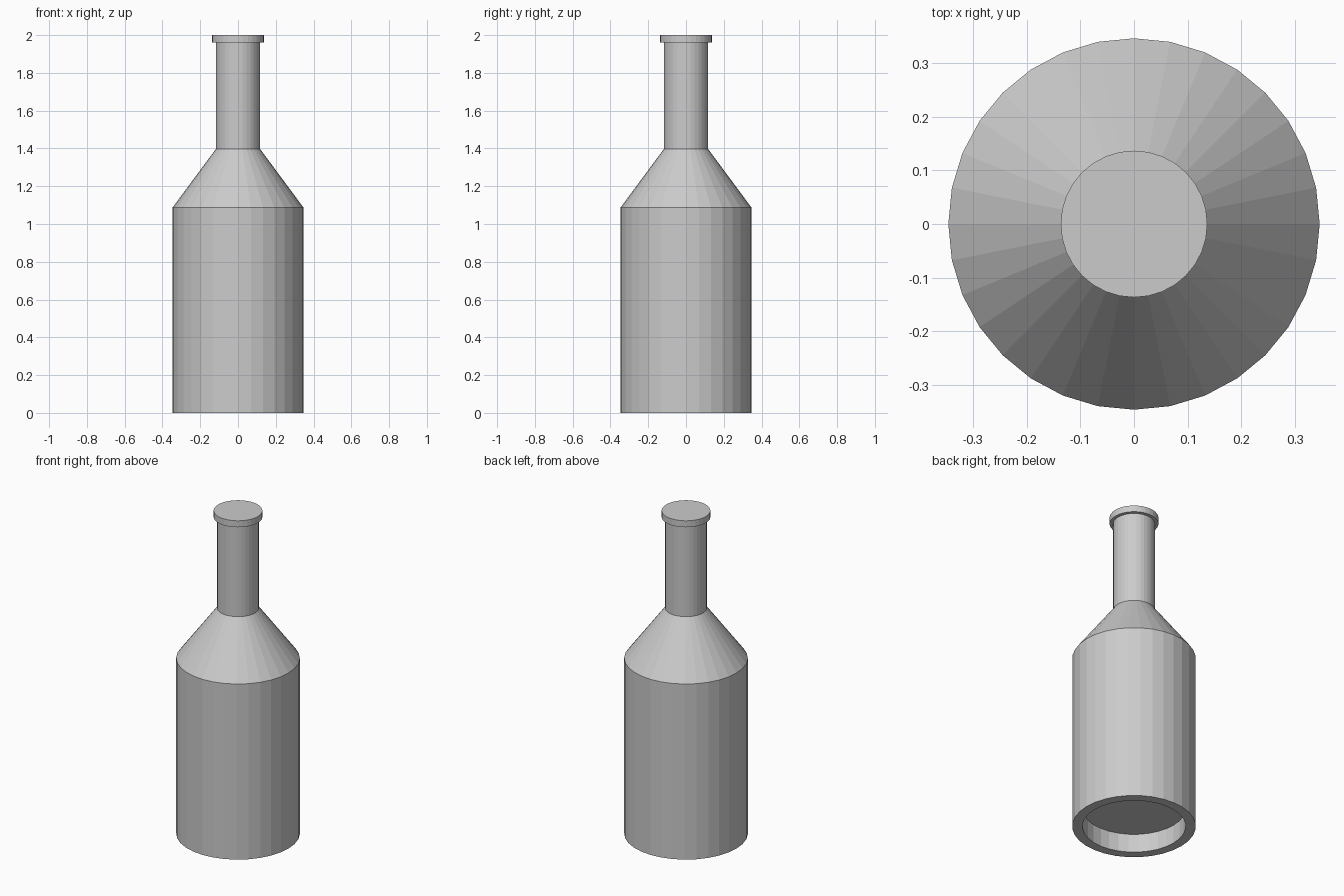
import bpy, bmesh
from math import cos, sin, tau

if "Cube" in bpy.data.objects:
    bpy.data.objects.remove(bpy.data.objects["Cube"])

SIDES = 32

# Bottle outline (radius, height): base recess, body, shoulder, neck, lip
profile = [
    (0.29, 0.115), (0.29, 0.0),
    (0.347, 0.0), (0.347, 1.087),
    (0.117, 1.397), (0.117, 1.96),
    (0.137, 1.96), (0.137, 2.0),
]


def lathe(name, profile, sides):
    """Spin an outline around z and close both ends with flat caps."""
    bm = bmesh.new()
    rings = [[bm.verts.new((r * cos(tau * i / sides), r * sin(tau * i / sides), z))
              for i in range(sides)] for r, z in profile]
    for low, high in zip(rings, rings[1:]):
        for i in range(sides):
            j = (i + 1) % sides
            bm.faces.new((low[i], low[j], high[j], high[i]))
    bm.faces.new(rings[0][::-1])
    bm.faces.new(rings[-1])
    bmesh.ops.recalc_face_normals(bm, faces=bm.faces)
    mesh = bpy.data.meshes.new(name)
    bm.to_mesh(mesh)
    bm.free()
    obj = bpy.data.objects.new(name, mesh)
    bpy.context.collection.objects.link(obj)
    return obj


# Flat-shaded bottle
lathe("bottle", profile, SIDES)
